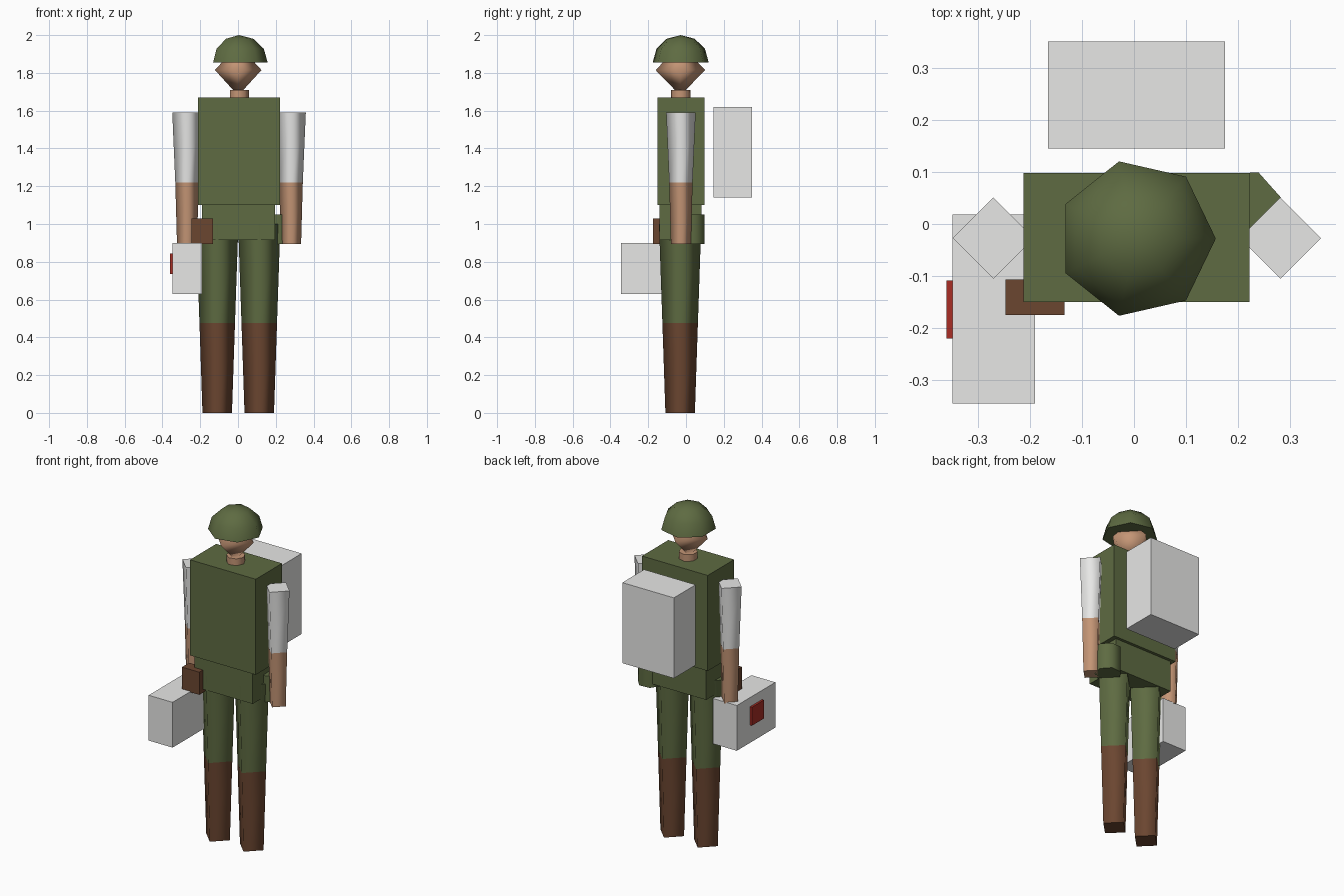
import bpy, bmesh, math

cube = bpy.data.objects.get("Cube")
if cube:
    bpy.data.objects.remove(cube, do_unlink=True)


def material(name, r, g, b):
    m = bpy.data.materials.new(name)
    m.use_nodes = True
    m.diffuse_color = (r, g, b, 1)
    bsdf = next(n for n in m.node_tree.nodes if n.type == 'BSDF_PRINCIPLED')
    bsdf.inputs["Base Color"].default_value = (r, g, b, 1)
    bsdf.inputs["Roughness"].default_value = 0.9
    return m


GREEN = material("olive_green", 0.112, 0.147, 0.054)
SKIN = material("skin", 0.55, 0.30, 0.178)
BROWN = material("leather_brown", 0.147, 0.061, 0.030)
WHITE = material("off_white", 0.80, 0.80, 0.79)
RED = material("red", 0.40, 0.027, 0.018)


def finish(bm, name, mats):
    bmesh.ops.recalc_face_normals(bm, faces=bm.faces)
    me = bpy.data.meshes.new(name)
    bm.to_mesh(me)
    bm.free()
    for m in mats:
        me.materials.append(m)
    ob = bpy.data.objects.new(name, me)
    bpy.context.collection.objects.link(ob)
    return ob


def box(name, mat, xs, ys, zs):
    bm = bmesh.new()
    bmesh.ops.create_cube(bm, size=1)
    for v in bm.verts:
        v.co = [a + (b - a) * (c + 0.5) for (a, b), c in zip((xs, ys, zs), v.co)]
    return finish(bm, name, [mat])


def lathe(name, mats, centre, profile, sides, turn=0, bands=None, squash=1):
    """Stack polygon rings (radius, height); radius 0 makes a point. bands: material per band."""
    bm = bmesh.new()
    rings = []
    for r, z in profile:
        steps = range(sides) if r else range(1)
        rings.append([bm.verts.new((
            centre[0] + squash * r * math.cos(turn + math.tau * i / sides),
            centre[1] + r * math.sin(turn + math.tau * i / sides), z)) for i in steps])
    for k, (low, high) in enumerate(zip(rings, rings[1:])):
        for i in range(sides):
            j = (i + 1) % sides
            corners = [low[i % len(low)], low[j % len(low)],
                       high[j % len(high)], high[i % len(high)]]
            f = bm.faces.new(list(dict.fromkeys(corners)))
            f.smooth = True
            f.material_index = bands[k] if bands else 0
    # Flat caps with crisp rims
    for ring, band in ((rings[0], 0), (rings[-1], -1)):
        if len(ring) > 1:
            cap = bm.faces.new(ring)
            cap.material_index = bands[band] if bands else 0
            for e in cap.edges:
                e.smooth = False
    return finish(bm, name, mats)


AXIS = (0.005, -0.028)

# Head, neck and helmet
lathe("head", [SKIN], (0.001, -0.03), [(0, 1.68), (0.131, 1.815), (0, 1.95)], 4, squash=0.94)
lathe("neck", [SKIN], AXIS, [(0.052, 1.66), (0.052, 1.71)], 7)
dome = [(0.152 * math.cos(math.radians(a)), 1.855 + 0.145 * math.sin(math.radians(a)))
        for a in (0, 30, 60)]
lathe("helmet", [GREEN], AXIS, dome + [(0, 2.0)], 7)

# Body
box("torso", GREEN, (-0.212, 0.222), (-0.15, 0.098), (1.10, 1.67))
box("pelvis", GREEN, (-0.19, 0.195), (-0.14, 0.081), (0.915, 1.10))

# Limbs: four-sided tapers, coloured by band
for side, arm_x, leg_x in (("right", -0.27, -0.11), ("left", 0.281, 0.1125)):
    lathe(side + "_arm", [SKIN, WHITE], (arm_x, -0.027),
          [(0.053, 0.895), (0.062, 1.22), (0.078, 1.59)], 4, bands=[0, 1])
    lathe(side + "_leg", [BROWN, GREEN], (leg_x, -0.031),
          [(0.078, 0), (0.094, 0.475), (0.112, 1.0)], 4, bands=[0, 1])

# Carried gear
box("backpack", WHITE, (-0.165, 0.175), (0.145, 0.35), (1.14, 1.62))
box("carried_case", WHITE, (-0.348, -0.19), (-0.345, 0.018), (0.63, 0.90))
box("case_marker", RED, (-0.36, -0.346), (-0.22, -0.108), (0.735, 0.845))
box("belt_pouch", BROWN, (-0.247, -0.133), (-0.175, -0.107), (0.895, 1.03))
lathe("canteen", [GREEN], (0.21, 0.03), [(0.075, 0.895), (0.075, 1.05)], 7,
      turn=math.radians(16))
